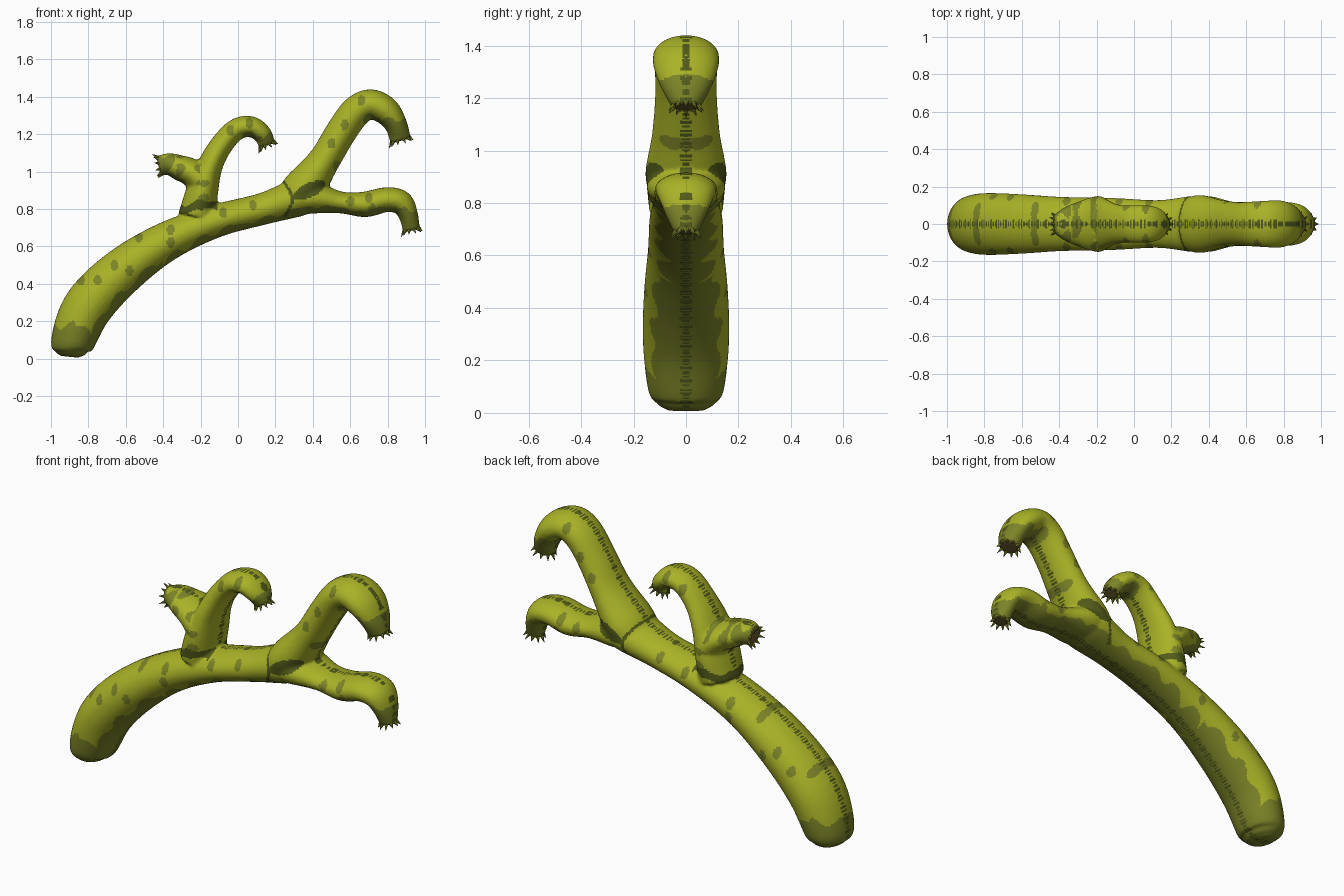
import bpy, bmesh, math
from mathutils import Vector

cube = bpy.data.objects.get("Cube")
if cube:
    bpy.data.objects.remove(cube)


def material(name, rgb):
    m = bpy.data.materials.new(name)
    m.use_nodes = True
    m.diffuse_color = (*rgb, 1)
    m.node_tree.nodes["Principled BSDF"].inputs["Base Color"].default_value = (*rgb, 1)
    return m


mats = [material("yellow green bark", (0.40, 0.45, 0.02)),
        material("olive patch", (0.20, 0.23, 0.02)),
        material("dark olive crease", (0.085, 0.105, 0.01)),
        material("brown broken wood", (0.13, 0.10, 0.025))]
BARK, PATCH, CREASE, WOOD = range(4)


def smooth_path(pts, steps=6):
    """Catmull-Rom through (x, z, radius in plane, half depth)."""
    v = [Vector(p) for p in pts]
    v = [v[0] * 2 - v[1]] + v + [v[-1] * 2 - v[-2]]
    out = []
    for a, b, c, d in zip(v, v[1:], v[2:], v[3:]):
        for i in range(steps):
            t = i / steps
            out.append(0.5 * (2 * b + (c - a) * t + (2 * a - 5 * b + 4 * c - d) * t**2
                              + (3 * b - a - 3 * c + d) * t**3))
    return out + [v[-2]]


def add_tube(bm, pts, sides=32):
    path = smooth_path(pts)
    rings = []
    for i, p in enumerate(path):
        a, b = path[max(i - 1, 0)], path[min(i + 1, len(path) - 1)]
        t = Vector((b[0] - a[0], 0, b[1] - a[1])).normalized()
        n = Vector((-t.z, 0, t.x))
        ring = []
        for k in range(sides):
            ang = math.tau * k / sides
            ring.append(bm.verts.new(Vector((p[0], 0, p[1])) + n * p[2] * math.cos(ang)
                                     + Vector((0, p[3] * math.sin(ang), 0))))
        rings.append(ring)
    for r, s in zip(rings, rings[1:]):
        for k in range(sides):
            bm.faces.new((r[k], r[k - 1], s[k - 1], s[k]))
    bm.faces.new(rings[0])
    bm.faces.new(rings[-1][::-1])


# Limb paths
trunk = [(-.90, .01, .05, .07), (-.897, .035, .085, .11), (-.885, .09, .117, .145),
         (-.80, .28, .133, .165), (-.62, .465, .125, .16), (-.385, .625, .105, .145),
         (-.12, .735, .088, .14), (.13, .80, .085, .128), (.32, .86, .10, .15), (.40, .87, .08, .13)]
limbs = {
    "upper": [(.26, .83, .09, .13), (.35, .91, .11, .155), (.46, 1.06, .085, .13),
              (.55, 1.21, .083, .118), (.63, 1.32, .083, .12), (.71, 1.36, .08, .125),
              (.79, 1.325, .075, .125), (.845, 1.25, .06, .10), (.87, 1.165, .056, .055)],
    "lower": [(.28, .85, .08, .13), (.40, .86, .085, .15), (.55, .835, .058, .115),
              (.68, .825, .068, .12), (.79, .85, .066, .12), (.87, .835, .065, .11),
              (.91, .77, .052, .085), (.928, .685, .045, .045)],
    "curl": [(-.22, .76, .10, .14), (-.19, .90, .085, .15), (-.15, 1.03, .068, .13),
             (-.09, 1.14, .061, .105), (-.01, 1.225, .058, .10), (.07, 1.24, .056, .10),
             (.13, 1.20, .05, .085), (.157, 1.14, .043, .045)],
    "stub": [(-.18, .93, .08, .15), (-.24, .99, .075, .14), (-.31, 1.02, .068, .115),
             (-.37, 1.04, .058, .09), (-.425, 1.03, .052, .05)]}

# Fuse the limbs into one skin
bm = bmesh.new()
for pts in [trunk, *limbs.values()]:
    add_tube(bm, pts)
bmesh.ops.recalc_face_normals(bm, faces=bm.faces)
mesh = bpy.data.meshes.new("branch")
bm.to_mesh(mesh)
bm.free()
branch = bpy.data.objects.new("branch", mesh)
bpy.context.collection.objects.link(branch)
remesh = branch.modifiers.new("fuse", "REMESH")
remesh.mode, remesh.voxel_size = "VOXEL", 0.0095
relax = branch.modifiers.new("relax", "SMOOTH")
relax.factor, relax.iterations = 0.5, 5
graph = bpy.context.evaluated_depsgraph_get()
fused = bpy.data.meshes.new_from_object(branch.evaluated_get(graph))
branch.modifiers.clear()
branch.data = fused
fused.materials.clear()
for m in mats:
    fused.materials.append(m)

# Painted spots as (x, z), mirrored on both sides
spots = [(-.84, .52 - .1), (-.75, .42), (-.66, .50), (-.58, .47), (-.53, .65), (-.36, .69),
         (-.36, .62), (-.08, .78), (.08, .82), (.5, 1.15), (.57, 1.25), (.66, 1.38),
         (.53, 1.03), (.6, .84), (.72, .80), (-.04, 1.22), (.06, 1.26), (.7, .86)]


def near_tip(x, z, tip, reach):
    return math.hypot(x - tip[0], z - tip[1]) < reach


def colour_of(c, n):
    x, y, z = c
    wave = 0.02 * math.sin(x * 31 + z * 17) + 0.012 * math.sin(x * 67 - z * 41)
    # Toothed seam along the middle
    if abs(y) < 0.018 + 0.008 * math.sin((x + z) * 90) and math.sin((1.3 * x + z) * 230) > -.3:
        return CREASE
    # Creases around the forks
    if abs(x - .26 - .03 * math.sin((z - .78) * 22)) < .009 and .76 < z < .95:
        return CREASE
    u, v = (x - .38) * .9 + (z - .90) * .42, (z - .90) * .9 - (x - .38) * .42
    if (u / .095)**2 + (v / .038)**2 < 1 and abs(y) > .05:
        return CREASE
    if -.33 < x < -.11 and abs(z - .815 - .1 * (x + .2) - wave * .5) < .022:
        return CREASE
    # Darker limb ends, collar and underside
    if x < -.68 and z < .17 + wave - .25 * (x + .88):
        return PATCH
    if any(near_tip(x, z, limbs[k][-1], r + wave) for k, r in
           (("upper", .13), ("lower", .13), ("curl", .07), ("stub", .07))):
        return PATCH
    if -.33 < x < -.20 and z > .93 and math.sin(x * 55) + math.sin(z * 60 + y * 25) > .6:
        return PATCH
    if -.24 < x < -.12 and .84 < z < .95 and math.sin(x * 60) + math.sin(z * 75) > .7:
        return PATCH
    down = n.z if x > -.4 else n.z * .8 - n.x * .6
    if down < -.72 - wave * 4:
        return PATCH
    if any(((x - a) / .021)**2 + ((z - b) / .029)**2 < 1 for a, b in spots):
        return PATCH
    return BARK


for f in fused.polygons:
    f.use_smooth = True
    f.material_index = colour_of(f.center, f.normal)
    for pts in limbs.values():
        end, before = Vector(pts[-1][:2]), Vector(pts[-2][:2])
        d = (end - before).normalized()
        p = Vector((f.center.x, f.center.z)) - end
        if p.length < .07 and p.dot(d) > -.006:
            f.material_index = WOOD

# Splinters around each broken end
for name, pts in limbs.items():
    x, z, r, depth = pts[-1]
    t = Vector((x - pts[-2][0], 0, z - pts[-2][1])).normalized()
    n = Vector((-t.z, 0, t.x))
    bm = bmesh.new()
    for k in range(10):
        ang = math.tau * k / 10
        side = n * math.cos(ang) * r + Vector((0, math.sin(ang) * depth, 0))
        aim = (t + side.normalized() * 0.8).normalized()
        base = Vector((x, 0, z)) + side * .85 - t * .008
        matrix = aim.to_track_quat("Z", "Y").to_matrix().to_4x4()
        matrix.translation = base + aim * .012
        bmesh.ops.create_cone(bm, cap_ends=True, segments=6, radius1=.014, radius2=.001,
                              depth=.034 + .008 * (k % 3), matrix=matrix)
    me = bpy.data.meshes.new(name + "_splinters")
    bm.to_mesh(me)
    bm.free()
    me.materials.append(mats[PATCH])
    bpy.context.collection.objects.link(bpy.data.objects.new(name + "_splinters", me))
